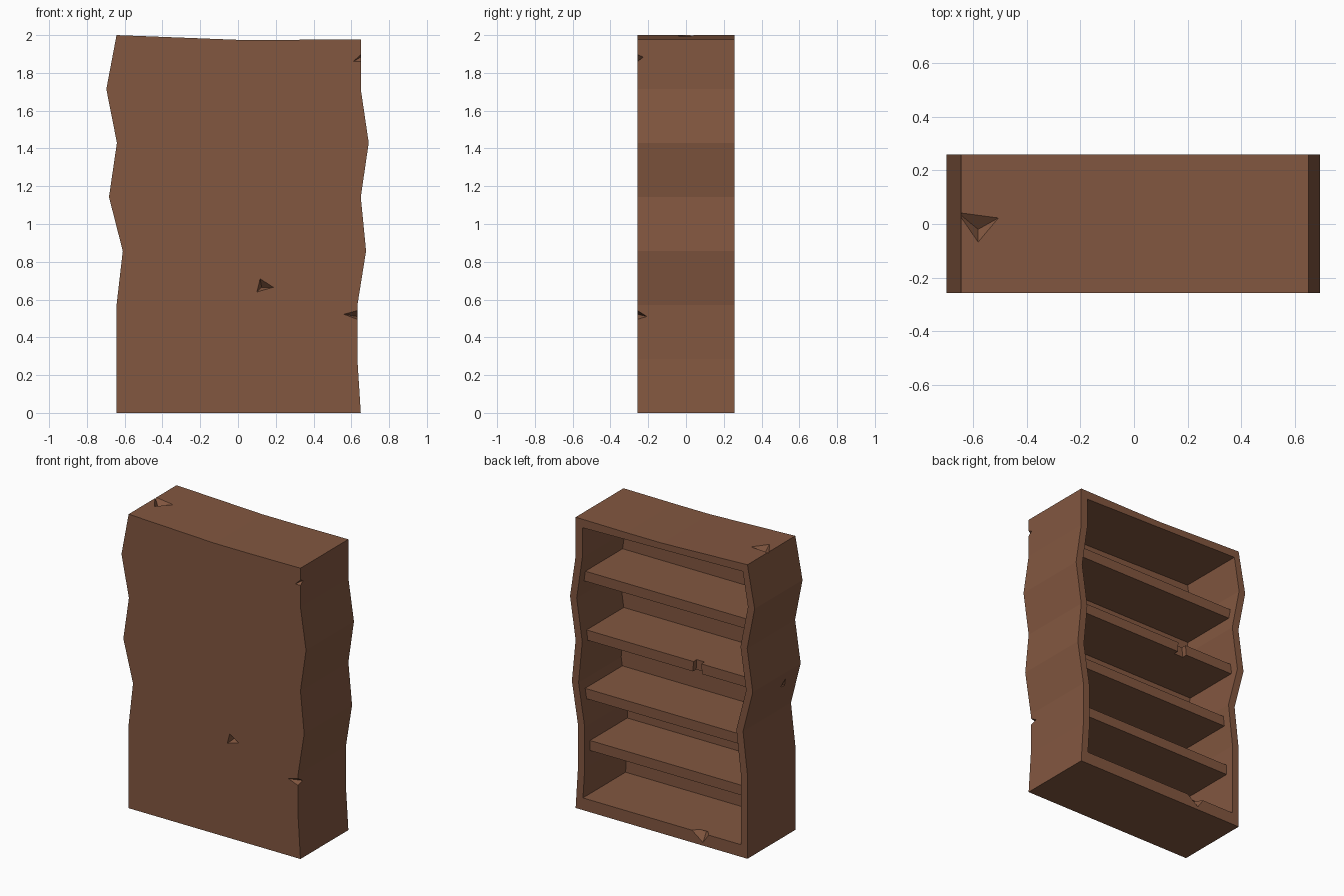
import bpy, bmesh
from mathutils import Vector

if "Cube" in bpy.data.objects:
    bpy.data.objects.remove(bpy.data.objects["Cube"])

wood = bpy.data.materials.new("warm brown wood")
wood.diffuse_color = (0.225, 0.095, 0.051, 1)
wood.use_nodes = True
wood.node_tree.nodes["Principled BSDF"].inputs["Base Color"].default_value = wood.diffuse_color

# Wavy side outlines as (z, x)
LEFT = [(0, -.643), (.57, -.643), (.857, -.61), (1.143, -.683), (1.43, -.641), (1.714, -.697), (2, -.643)]
RIGHT = [(0, .65), (.285, .632), (.57, .632), (.857, .678), (1.143, .65), (1.43, .692), (1.714, .65), (1.978, .65)]
WALL, FRONT, BACK = .05, -.257, .258


def x_at(side, z):
    for (z0, x0), (z1, x1) in zip(side, side[1:]):
        if z <= z1:
            return x0 + (x1 - x0) * (z - z0) / (z1 - z0)
    return side[-1][1]


def add_object(name, bm):
    bmesh.ops.recalc_face_normals(bm, faces=bm.faces)
    me = bpy.data.meshes.new(name)
    bm.to_mesh(me)
    bm.free()
    me.materials.append(wood)
    ob = bpy.data.objects.new(name, me)
    bpy.context.collection.objects.link(ob)
    return ob


def prism(name, pts, y0, y1):
    """Extrude an (x, z) outline from y0 to y1."""
    bm = bmesh.new()
    face = bm.faces.new([bm.verts.new((x, y0, z)) for x, z in pts])
    ext = bmesh.ops.extrude_face_region(bm, geom=[face])
    for v in ext["geom"]:
        if isinstance(v, bmesh.types.BMVert):
            v.co.y = y1
    return add_object(name, bm)


def band(z0, z1, inset):
    """Outline between two heights that follows the wavy walls."""
    right = [z0] + [z for z, _ in RIGHT if z0 < z < z1] + [z1]
    left = [z0] + [z for z, _ in LEFT if z0 < z < z1] + [z1]
    return ([(x_at(RIGHT, z) - inset, z) for z in right]
            + [(x_at(LEFT, z) + inset, z) for z in reversed(left)])


def cut(ob, cutter):
    mod = ob.modifiers.new("cut", "BOOLEAN")
    mod.operation, mod.solver, mod.object = "DIFFERENCE", "EXACT", cutter
    bpy.context.view_layer.objects.active = ob
    bpy.ops.object.modifier_apply(modifier=mod.name)
    bpy.data.objects.remove(cutter)


def chip(ob, apex, base):
    """Cut a pyramid-shaped chip; the base is pushed a little past the surface."""
    a = Vector(apex)
    bm = bmesh.new()
    bm.verts.new(a)
    for p in base:
        bm.verts.new(a + (Vector(p) - a) * 1.1)
    bmesh.ops.convex_hull(bm, input=bm.verts[:])
    cutter = add_object("chip_cutter", bm)
    cutter.hide_render = True
    cut(ob, cutter)


# Outer case with a hollow open towards +y
outer = ([(x, z) for z, x in RIGHT] + [(.27, 1.975), (0, 1.975)]
         + [(x, z) for z, x in reversed(LEFT)])
case = prism("bookcase_case", outer, FRONT, BACK)
opening = band(.083, 1.92, WALL)
opening[-1:] = opening[-1:]
opening = [(x, z + .025) if z > 1.9 and x < 0 else (x, z) for x, z in opening]
hollow = prism("hollow_cutter", opening, -.2, BACK + .1)
hollow.hide_render = True
cut(case, hollow)

# Chips in the panel, corners, top, side and bottom board
chip(case, (.125, -.21, .665), [(.10, FRONT, .64), (.117, FRONT, .71), (.187, FRONT, .665)])
chip(case, (.56, FRONT, .522), [(.65, -.27, .555), (.65, -.27, .485), (.635, -.205, .51)])
chip(case, (.61, FRONT, 1.86), [(.655, -.265, 1.905), (.655, -.265, 1.855), (.652, -.225, 1.885)])
chip(case, (-.58, -.02, 1.955), [(-.655, .042, 2.0), (-.5, .025, 1.997), (-.58, -.07, 2.0)])
chip(case, (-.63, -.10, 1.05), [(-.69, -.12, 1.11), (-.67, -.07, 1.04), (-.67, -.135, 1.03)])
chip(case, (-.29, .19, .075), [(-.205, .265, .095), (-.365, .265, .095), (-.31, .265, .015)])

# Four shelves, slightly recessed
shelves = []
for i, top in enumerate((.455, .80, 1.20, 1.597)):
    shelves.append(prism(f"shelf_{i + 1}", band(top - .068, top, WALL - .01), -.21, .2))

# Notch in the front edge of one shelf
notch = prism("notch_cutter", [(-.265, 1.1), (-.19, 1.1), (-.2, 1.25), (-.25, 1.25)], .165, .25)
notch.hide_render = True
cut(shelves[2], notch)
